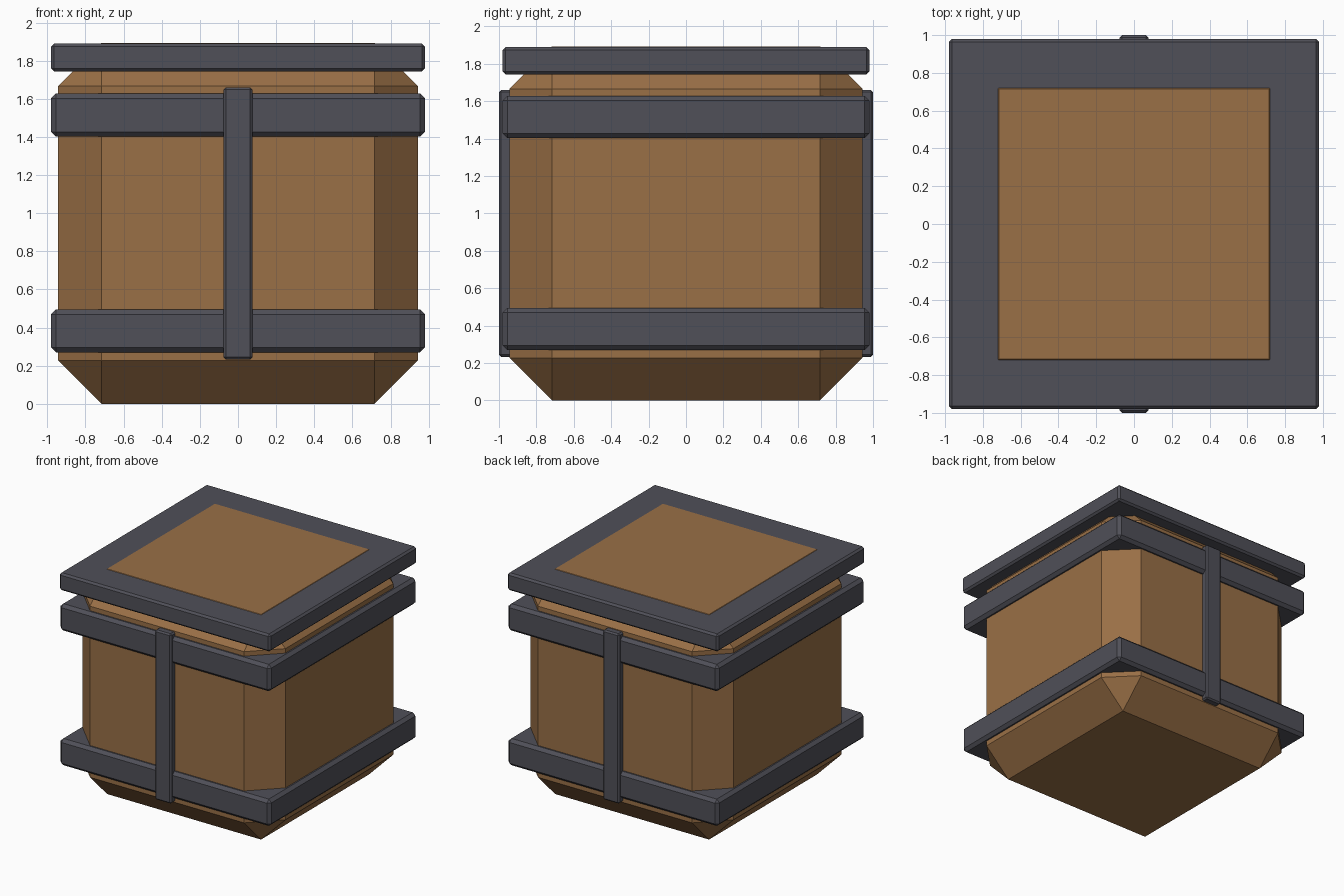
import bpy
import bmesh

if "Cube" in bpy.data.objects:
    bpy.data.objects.remove(bpy.data.objects["Cube"])


def material(name, rgb):
    m = bpy.data.materials.new(name)
    m.diffuse_color = (*rgb, 1.0)
    m.use_nodes = True
    m.node_tree.nodes["Principled BSDF"].inputs["Base Color"].default_value = m.diffuse_color
    return m


wood = material("warm brown wood", (0.32, 0.16, 0.061))
iron = material("dark grey iron", (0.08, 0.08, 0.098))


def chamfered_box(name, lo, hi, chamfer, mat):
    """Box between two corners with flat single-segment chamfers."""
    bm = bmesh.new()
    bmesh.ops.create_cube(bm, size=1)
    for v in bm.verts:
        for i in range(3):
            v.co[i] = lo[i] if v.co[i] < 0 else hi[i]
    bmesh.ops.bevel(bm, geom=bm.edges[:], offset=chamfer, offset_type='OFFSET',
                    segments=1, profile=0.5, affect='EDGES')
    bmesh.ops.recalc_face_normals(bm, faces=bm.faces[:])
    mesh = bpy.data.meshes.new(name)
    bm.to_mesh(mesh)
    bm.free()
    mesh.materials.append(mat)
    obj = bpy.data.objects.new(name, mesh)
    bpy.context.collection.objects.link(obj)
    return obj


# Crate body; its top face shows as the panel in the lid
chamfered_box("crate_body", (-0.943, -0.943, 0), (0.943, 0.943, 1.893), 0.227, wood)

# Lid and the two bands around the body
W = 0.98
for name, z0, z1, c in (("lower_band", 0.27, 0.495, 0.025),
                        ("upper_band", 1.402, 1.628, 0.025),
                        ("lid", 1.743, 1.89, 0.016)):
    chamfered_box(name, (-W, -W, z0), (W, W, z1), c, iron)

# Vertical straps on front and back
for name, y0, y1 in (("front_strap", -1.0, -0.92), ("back_strap", 0.92, 1.0)):
    chamfered_box(name, (-0.076, y0, 0.233), (0.076, y1, 1.66), 0.012, iron)
